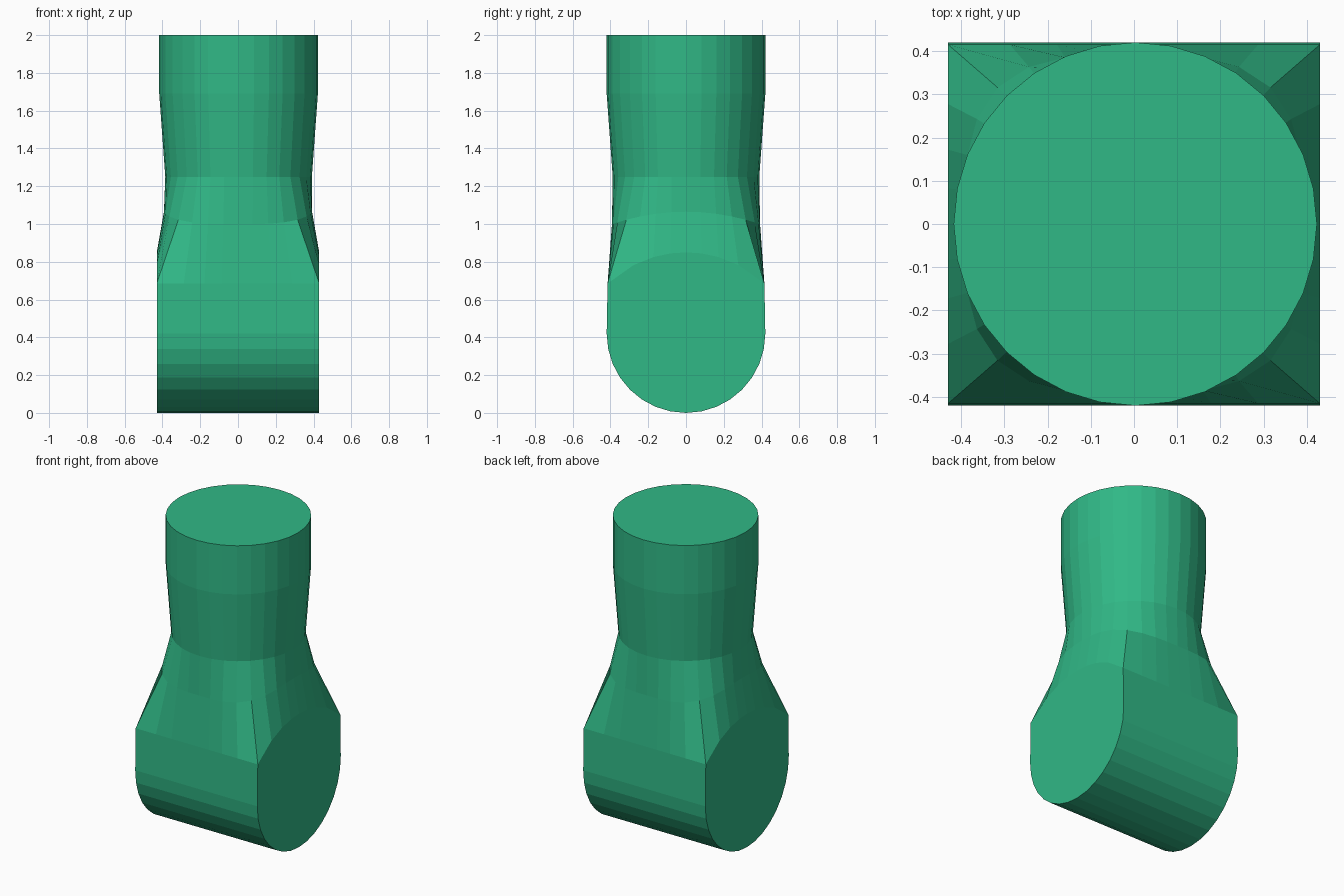
import bpy, bmesh, math

if "Cube" in bpy.data.objects:
    bpy.data.objects.remove(bpy.data.objects["Cube"])

N = 32
HX, HY = 0.43, 0.415      # half size of the horizontal stub
bm = bmesh.new()


def circle(r, z):
    return [bm.verts.new((0.003 + r * math.cos(2 * math.pi * i / N),
                          r * math.sin(2 * math.pi * i / N), z)) for i in range(N)]


def blend_ring(r, n):
    # rounded square where the neck starts to flare, higher on the two ends
    out = []
    for i in range(N):
        c, s = math.cos(2 * math.pi * i / N), math.sin(2 * math.pi * i / N)
        k = r / (abs(c) ** n + abs(s) ** n) ** (1 / n)
        x, y = k * c, k * s
        out.append(bm.verts.new((x, y, 1.0 + 0.065 * max(0, 1 - (y / 0.39) ** 2))))
    return out


def saddle_ring():
    # square rim: arched over the round ends, level along front and back
    out = []
    for i in range(N):
        c, s = math.cos(2 * math.pi * i / N), math.sin(2 * math.pi * i / N)
        m = max(abs(c), abs(s))
        x, y = HX * c / m, HY * s / m
        z = 0.245 + math.sqrt(0.605 ** 2 - y * y)
        out.append(bm.verts.new((x, y, z)))
    return out


# neck and flare
rings = [circle(0.42, 2.0), circle(0.42, 1.69), circle(0.388, 1.25),
         blend_ring(0.392, 3.2), saddle_ring()]
bm.faces.new(rings[0])
for a, b in zip(rings, rings[1:]):
    for i in range(N):
        j = (i + 1) % N
        bm.faces.new((a[i], b[i], b[j], a[j]))
rim = rings[-1]

# round underside of the stub, running along x
under = [[bm.verts.new((x, -0.42 * math.cos(math.pi * k / 16),
                        0.42 - 0.42 * math.sin(math.pi * k / 16))) for k in range(17)]
         for x in (-HX, HX)]
left, right = under
for k in range(16):
    bm.faces.new((left[k], left[k + 1], right[k + 1], right[k]))

# flat end caps, then front and back walls
q = N // 8
bm.faces.new([rim[i % N] for i in range(-q, q + 1)] + right[::-1])
bm.faces.new(rim[3 * q:5 * q + 1] + left)
bm.faces.new(rim[5 * q:7 * q + 1] + [right[0], left[0]])
bm.faces.new(rim[q:3 * q + 1] + [left[-1], right[-1]])

bmesh.ops.recalc_face_normals(bm, faces=bm.faces)
mesh = bpy.data.meshes.new("pipe_joint")
bm.to_mesh(mesh)
bm.free()
obj = bpy.data.objects.new("pipe_joint", mesh)
bpy.context.collection.objects.link(obj)

# green body
mat = bpy.data.materials.new("green")
mat.diffuse_color = (0.03, 0.48, 0.24, 1)
mat.use_nodes = True
mat.node_tree.nodes["Principled BSDF"].inputs["Base Color"].default_value = mat.diffuse_color
mesh.materials.append(mat)
